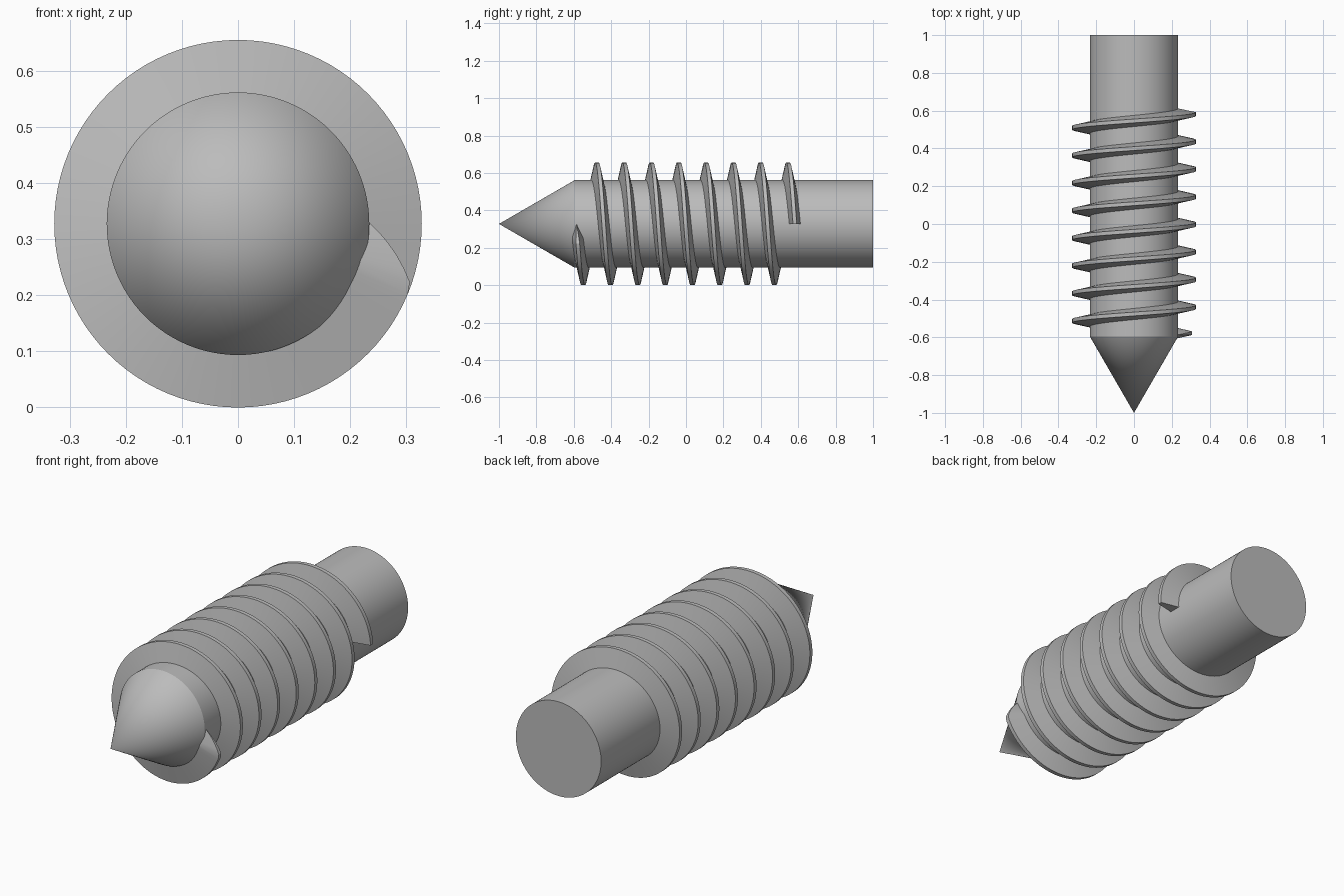
import bpy, bmesh
from math import cos, sin, tau, radians

cube = bpy.data.objects.get("Cube")
if cube:
    bpy.data.objects.remove(cube)

CORE, CREST = 0.234, 0.3275      # shank and thread radii
PITCH, TURNS, START = 0.146, 8, -0.586
STEPS = 96                       # segments per turn

steel = bpy.data.materials.new("grey steel")
steel.use_nodes = True
colour = (0.5, 0.5, 0.5, 1)
steel.diffuse_color = colour
steel.node_tree.nodes["Principled BSDF"].inputs["Base Color"].default_value = colour


def finish(bm, name):
    bmesh.ops.recalc_face_normals(bm, faces=bm.faces)
    mesh = bpy.data.meshes.new(name)
    bm.to_mesh(mesh)
    bm.free()
    mesh.materials.append(steel)
    obj = bpy.data.objects.new(name, mesh)
    bpy.context.collection.objects.link(obj)
    obj.location.z = CREST
    bpy.ops.object.select_all(action='DESELECT')
    obj.select_set(True)
    bpy.context.view_layer.objects.active = obj
    bpy.ops.object.shade_smooth_by_angle(angle=radians(25))
    return obj


def bridge(bm, a, b):
    for i in range(len(a)):
        j = (i + 1) % len(a)
        bm.faces.new((a[i], a[j], b[j], b[i]))


# Shank with conical tip
bm = bmesh.new()
tip = bm.verts.new((0, -1, 0))
rings = [[bm.verts.new((CORE * cos(tau * i / STEPS), y, CORE * sin(tau * i / STEPS)))
          for i in range(STEPS)] for y in (-0.595, 1)]
for i in range(STEPS):
    bm.faces.new((tip, rings[0][i], rings[0][(i + 1) % STEPS]))
bridge(bm, *rings)
bm.faces.new(rings[1])
finish(bm, "shank")

# Helical thread: a trapezoid section swept round the shank, tapered at the start
bm = bmesh.new()
rings = []
for k in range(TURNS * STEPS + 1):
    turn = k / STEPS
    grow = min(1, 0.02 + turn * 18)
    top = CORE + (CREST - CORE) * grow
    y = START + PITCH * turn
    section = [(CORE - 0.006, -0.031), (top, -0.01), (top, 0.01), (CORE - 0.006, 0.031)]
    rings.append([bm.verts.new((r * cos(tau * turn), y + w * grow, -r * sin(tau * turn)))
                  for r, w in section])
for a, b in zip(rings, rings[1:]):
    bridge(bm, a, b)
bm.faces.new(rings[0])
bm.faces.new(rings[-1])
finish(bm, "thread")
